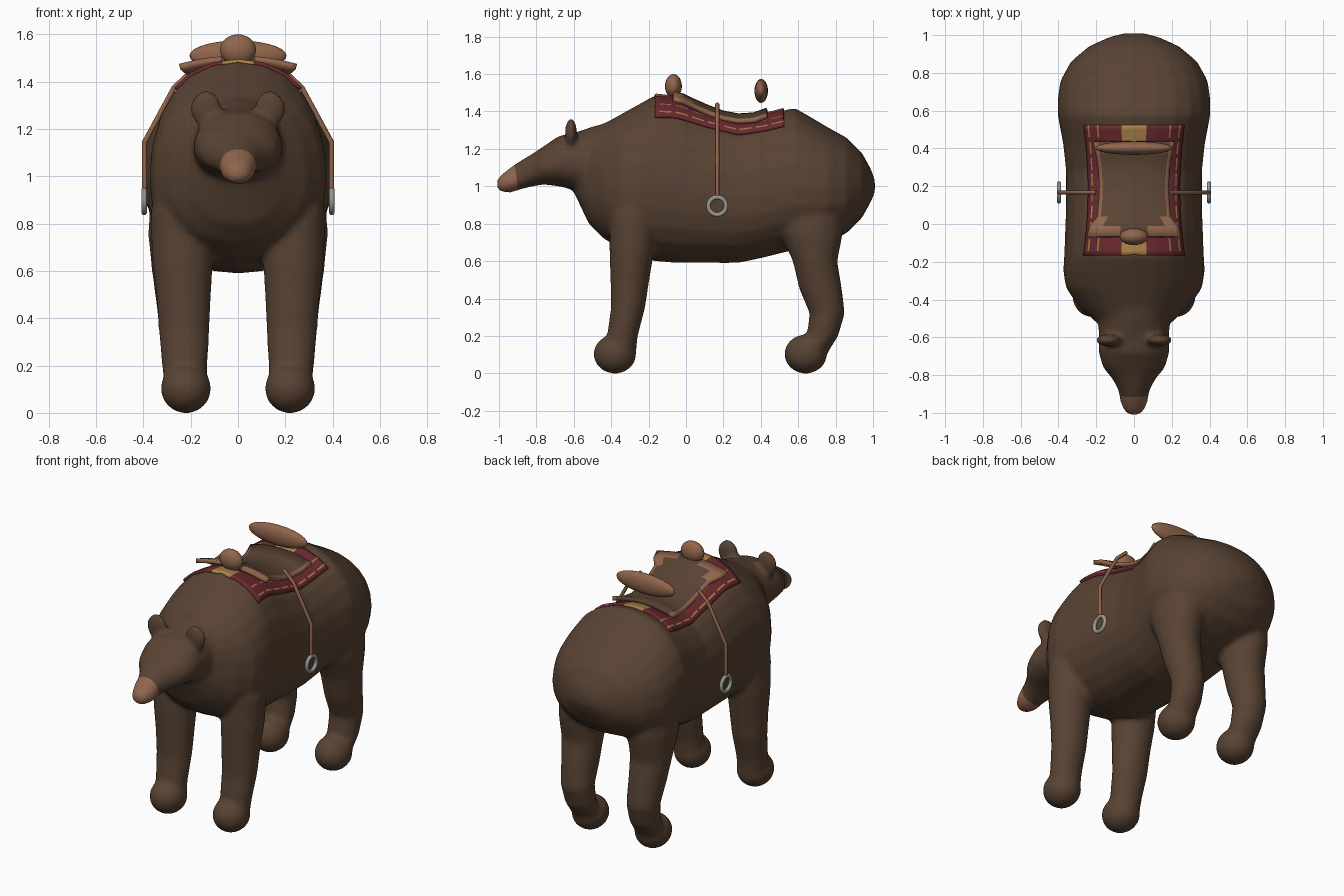
import bpy, bmesh
from math import sin, cos, pi, copysign
from mathutils import Vector, Matrix
from mathutils.bvhtree import BVHTree

cube = bpy.data.objects.get("Cube")
if cube:
    bpy.data.objects.remove(cube, do_unlink=True)


def material(name, rgb):
    m = bpy.data.materials.new(name)
    m.use_nodes = True
    m.diffuse_color = (*rgb, 1)
    m.node_tree.nodes["Principled BSDF"].inputs["Base Color"].default_value = (*rgb, 1)
    return m


fur = material("brown_fur", (0.098, 0.056, 0.033))
leather = material("tan_leather", (0.28, 0.13, 0.072))
cloth = material("maroon_cloth", (0.14, 0.022, 0.027))
gold = material("gold_trim", (0.40, 0.22, 0.065))
steel = material("grey_steel", (0.30, 0.31, 0.28))


def to_object(name, bm, mats):
    mesh = bpy.data.meshes.new(name)
    bm.to_mesh(mesh)
    bm.free()
    for m in mats:
        mesh.materials.append(m)
    mesh.shade_smooth()
    obj = bpy.data.objects.new(name, mesh)
    bpy.context.collection.objects.link(obj)
    return obj


def super_cos(a, n):
    return copysign(abs(cos(a)) ** (2 / n), cos(a))


def loft(bm, rings):
    loops = [[bm.verts.new(p) for p in ring] for ring in rings]
    n = len(loops[0])
    for a, b in zip(loops, loops[1:]):
        for i in range(n):
            k = (i + 1) % n
            bm.faces.new((a[i], a[k], b[k], b[i]))
    bm.faces.new(loops[0])
    bm.faces.new(loops[-1])


def trunk_ring(y, bottom, top, width, n):
    # Upright section, widest a little below its middle
    mid = bottom + 0.45 * (top - bottom)
    ring = []
    for i in range(24):
        a = 2 * pi * i / 24
        s = super_cos(a - pi / 2, n)
        ring.append((width * super_cos(a, n), y,
                     mid + s * ((top - mid) if s > 0 else (mid - bottom))))
    return ring


def leg_ring(z, x, y, rx, ry):
    return [(x + rx * cos(2 * pi * i / 16), y + ry * sin(2 * pi * i / 16), z)
            for i in range(16)]


def ellipsoid(bm, centre, radii):
    mat = Matrix.Translation(centre) @ Matrix.Diagonal((*radii, 1))
    bmesh.ops.create_uvsphere(bm, u_segments=24, v_segments=14, radius=1, matrix=mat)


# Trunk: y, bottom, top, half width
trunk = [(-.60, .97, 1.20, .12), (-.52, .80, 1.30, .20), (-.44, .72, 1.335, .29),
         (-.34, .66, 1.39, .36), (-.25, .63, 1.44, .375), (-.17, .60, 1.485, .37),
         (-.05, .59, 1.47, .365), (.10, .59, 1.41, .36), (.28, .59, 1.36, .36),
         (.42, .62, 1.38, .375), (.58, .66, 1.42, .405), (.66, .67, 1.375, .405),
         (.76, .70, 1.315, .39), (.86, .75, 1.26, .335), (.94, .83, 1.18, .24),
         (.99, .92, 1.09, .13), (1.01, .97, 1.03, .05)]
# Neck, head and snout
head = [(-.35, .85, 1.36, .20), (-.50, .94, 1.32, .19), (-.60, .98, 1.285, .187),
        (-.68, 1.0, 1.27, .188), (-.76, 1.01, 1.215, .165), (-.82, 1.0, 1.175, .115),
        (-.88, .985, 1.14, .083), (-.94, .965, 1.10, .073), (-.99, .97, 1.06, .052),
        (-1.01, .99, 1.035, .025)]
# Legs: z, x, y, radius x, radius y
front_leg = [(.08, .22, -.36, .09, .09), (.2, .225, -.34, .097, .083),
             (.35, .228, -.31, .108, .092), (.5, .23, -.3, .117, .105),
             (.65, .235, -.29, .13, .12), (.85, .25, -.28, .12, .13),
             (1.05, .22, -.27, .1, .1)]
hind_leg = [(.08, .22, .64, .09, .1), (.2, .225, .73, .095, .085),
            (.32, .23, .755, .1, .095), (.45, .235, .72, .11, .115),
            (.6, .24, .69, .125, .12), (.75, .24, .67, .14, .17),
            (.95, .24, .67, .13, .18)]

bm = bmesh.new()
loft(bm, [trunk_ring(*s, 2.25) for s in trunk])
loft(bm, [trunk_ring(*s, 2.1) for s in head])
for side in (-1, 1):
    for leg, paw_y in ((front_leg, -.38), (hind_leg, .64)):
        loft(bm, [leg_ring(z, side * x, y, rx, ry) for z, x, y, rx, ry in leg])
        ellipsoid(bm, (side * .22, paw_y, .103), (.107, .115, .105))
    # Ears
    ellipsoid(bm, (side * .135, -.615, 1.285), (.068, .032, .08))
bmesh.ops.recalc_face_normals(bm, faces=bm.faces)
body = to_object("bear_body", bm, [fur, leather])

# Fuse the parts into one soft skin
remesh = body.modifiers.new("fuse", 'REMESH')
remesh.mode = 'VOXEL'
remesh.voxel_size = 0.014
soften = body.modifiers.new("soften", 'SMOOTH')
soften.factor = 0.5
soften.iterations = 9
bpy.context.view_layer.update()
deps = bpy.context.evaluated_depsgraph_get()
bm = bmesh.new()
bm.from_mesh(body.evaluated_get(deps).to_mesh())
body.modifiers.clear()

# Tan nose, cut cleanly round the snout
bmesh.ops.bisect_plane(bm, geom=bm.verts[:] + bm.edges[:] + bm.faces[:],
                       plane_co=(0, -.905, 1.04), plane_no=(0, 1, .15))
for f in bm.faces:
    c = f.calc_center_median()
    f.material_index = int(c.y + .905 + .15 * (c.z - 1.04) < 0)
    f.smooth = True
skin = BVHTree.FromBMesh(bm)
bm.to_mesh(body.data)
bm.free()


def sheet(name, us, vs, point, colour, mats, thickness):
    bm = bmesh.new()
    rows = [[bm.verts.new(point(u, v)) for u in us] for v in vs]
    for i in range(len(vs) - 1):
        for j in range(len(us) - 1):
            f = bm.faces.new((rows[i][j], rows[i][j + 1],
                              rows[i + 1][j + 1], rows[i + 1][j]))
            f.material_index = colour((us[j] + us[j + 1]) / 2, (vs[i] + vs[i + 1]) / 2, i)
    obj = to_object(name, bm, mats)
    obj.modifiers.new("thickness", 'SOLIDIFY').thickness = thickness
    return obj


# Saddle blanket draped over the back
def pad_point(u, v):
    x = u * (.235 + .025 * (2 * v - 1) ** 2)
    hit, normal, _, _ = skin.ray_cast(Vector((x, -.165 + .69 * v, 3)), Vector((0, 0, -1)))
    return hit + normal * .014


def pad_colour(u, v, row):
    u = abs(u)
    stitch = (.89 < u < .92 or .71 < u < .74) and row % 4 != 0
    return int(stitch or (u < .25 and (v < .12 or v > .85)))


half = [.12, .25, .38, .5, .61, .71, .74, .82, .89, .92, 1]
sheet("saddle_blanket", [-u for u in reversed(half)] + [0] + half,
      [i / 32 for i in range(33)], pad_point, pad_colour, [cloth, gold], .02)

# Seat: y, height, half width
seat = [(-.065, 1.51, .25), (-.01, 1.495, .235), (.04, 1.47, .195), (.12, 1.435, .187),
        (.2, 1.405, .185), (.28, 1.39, .188), (.36, 1.395, .2), (.43, 1.42, .215)]


def seat_point(u, v):
    y, z, w = seat[v]
    return (u * w, y, z - .035 * u * u)


def seat_colour(u, v, row):
    u = abs(u)
    return int(u > .9 or (row < 1 and u > .3) or (row == 1 and u > .65))


seat_us = [-1, -.9, -.7, -.5, -.3, 0, .3, .5, .7, .9, 1]
sheet("seat", seat_us, list(range(len(seat))), seat_point, seat_colour, [fur, leather], .025)

# Pommel knob and cantle
for name, centre, radii in (("pommel", (0, -.067, 1.535), (.076, .045, .065)),
                            ("cantle", (0, .402, 1.51), (.205, .036, .064))):
    bm = bmesh.new()
    ellipsoid(bm, centre, radii)
    to_object(name, bm, [leather])

# Stirrup straps and rings
for side, label in ((1, "left"), (-1, "right")):
    curve = bpy.data.curves.new(label + "_strap", 'CURVE')
    curve.dimensions = '3D'
    curve.bevel_depth = .011
    curve.bevel_resolution = 2
    curve.use_fill_caps = True
    spline = curve.splines.new('POLY')
    path = [(.2, 1.44), (.27, 1.375), (.395, 1.145), (.395, .945)]
    spline.points.add(len(path) - 1)
    for p, (x, z) in zip(spline.points, path):
        p.co = (side * x, .167, z, 1)
    curve.materials.append(leather)
    strap = bpy.data.objects.new(label + "_strap", curve)
    bpy.context.collection.objects.link(strap)

    bpy.ops.mesh.primitive_torus_add(major_radius=.047, minor_radius=.012,
                                     major_segments=32, minor_segments=10,
                                     location=(side * .397, .167, .895),
                                     rotation=(0, pi / 2, 0))
    ring = bpy.context.object
    ring.name = label + "_stirrup_ring"
    ring.data.materials.append(steel)
    bpy.ops.object.shade_smooth()
